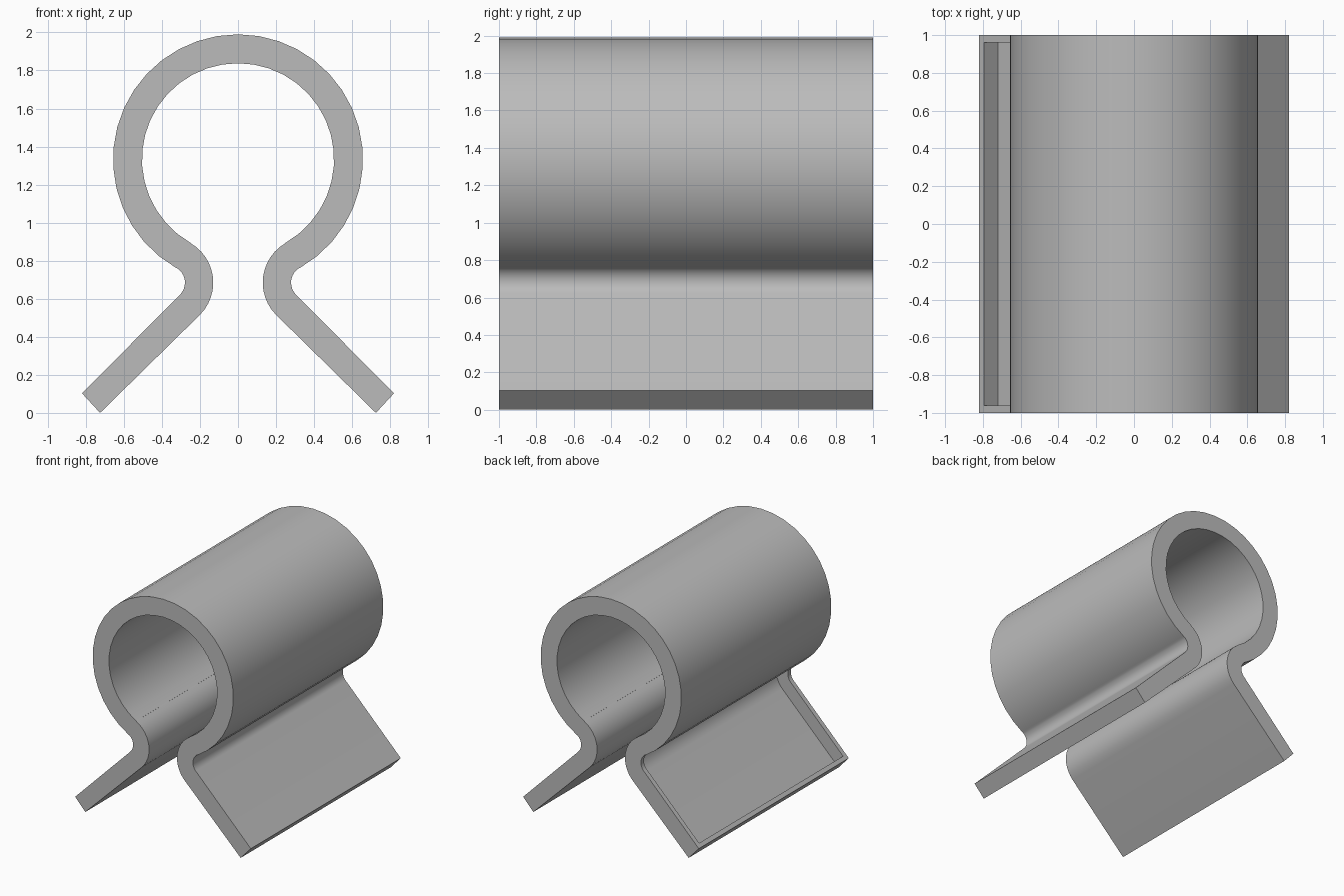
import bpy, bmesh
from math import sin, cos, radians, atan2, degrees

cube = bpy.data.objects.get("Cube")
if cube:
    bpy.data.objects.remove(cube, do_unlink=True)

# One grey plastic for the whole clip
grey = bpy.data.materials.new("grey_plastic")
colour = (0.5, 0.5, 0.5, 1)
grey.use_nodes = True
grey.diffuse_color = colour
grey.node_tree.nodes["Principled BSDF"].inputs["Base Color"].default_value = colour

RING, BEND = (0, 1.333), (0.37, 0.685)      # arc centres in x, z
R_OUT, R_IN = 0.657, 0.505                  # ring radii
B_IN, B_OUT = 0.091, 0.24                   # neck bend radii
NECK = degrees(atan2(BEND[1] - RING[1], BEND[0]))
LEG = 225                                   # bend angle where the leg starts


def arc(centre, r, a0, a1, n):
    """Points on an arc in the x, z plane, angles in degrees."""
    steps = [radians(a0 + (a1 - a0) * i / n) for i in range(n + 1)]
    return [(centre[0] + r * cos(a), centre[1] + r * sin(a)) for a in steps]


def bend(r, n=12):
    return arc(BEND, r, NECK + 180, LEG, n)


def extrude(name, points, half):
    """Prism of an x, z outline between y = -half and y = half."""
    bm = bmesh.new()
    face = bm.faces.new([bm.verts.new((x, -half, z)) for x, z in points])
    grown = bmesh.ops.extrude_face_region(bm, geom=[face])["geom"]
    moved = [v for v in grown if isinstance(v, bmesh.types.BMVert)]
    bmesh.ops.translate(bm, verts=moved, vec=(0, 2 * half, 0))
    bmesh.ops.recalc_face_normals(bm, faces=bm.faces)
    mesh = bpy.data.meshes.new(name)
    bm.to_mesh(mesh)
    bm.free()
    mesh.materials.append(grey)
    obj = bpy.data.objects.new(name, mesh)
    bpy.context.collection.objects.link(obj)
    return obj


def mirror(points):
    return [(-x, z) for x, z in points]


# Clip body: outer and inner outlines of one half, mirrored
outer = arc(RING, R_OUT, 90, NECK, 16) + bend(B_IN)[1:] + [(0.82, 0.103)]
inner = arc(RING, R_IN, 90, NECK, 16) + bend(B_OUT) + [(0.725, 0)]
outline = outer + inner[::-1] + mirror(inner[1:]) + mirror(outer[1:])[::-1]
clip = extrude("spring_clip", outline, 1)

# Shallow pocket on the outside of one leg, following the neck bend
pocket_floor = bend(0.2) + [(0.72, 0.054)]
pocket_open = bend(0.05) + [(0.845, 0.179)]
cutter = extrude("pocket_cutter", mirror(pocket_floor + pocket_open[::-1]), 0.96)
cutter.hide_render = True
cut = clip.modifiers.new("pocket", "BOOLEAN")
cut.operation, cut.solver, cut.object = "DIFFERENCE", "EXACT", cutter

bpy.ops.object.select_all(action="DESELECT")
clip.select_set(True)
bpy.context.view_layer.objects.active = clip
bpy.ops.object.modifier_apply(modifier=cut.name)
bpy.data.objects.remove(cutter, do_unlink=True)
bpy.ops.object.shade_smooth_by_angle(angle=radians(30))
